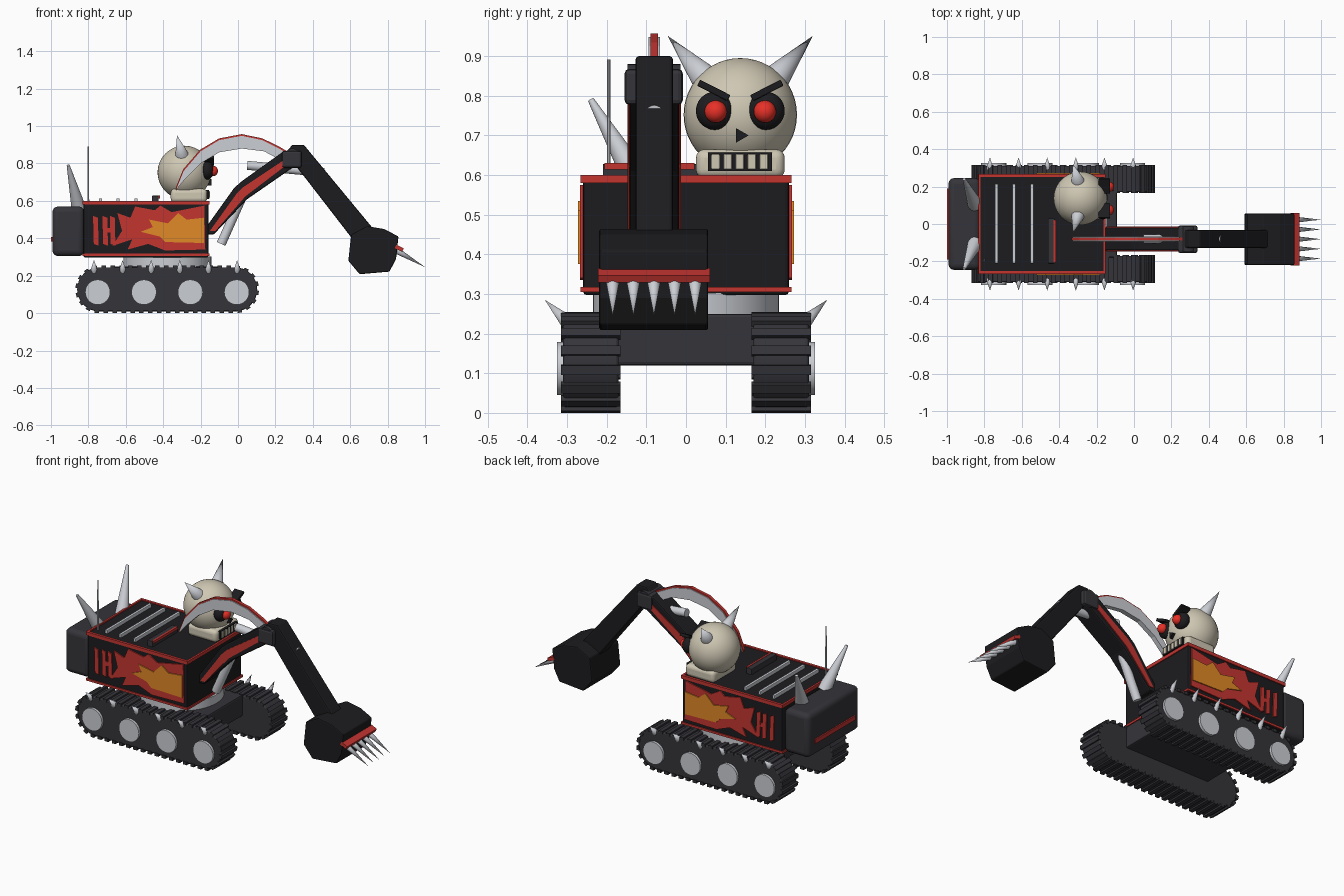
import bpy, bmesh, math
from mathutils import Vector, Matrix

if "Cube" in bpy.data.objects:
    bpy.data.objects.remove(bpy.data.objects["Cube"])


def mat(name, r, g, b):
    m = bpy.data.materials.new(name)
    m.diffuse_color = (r, g, b, 1)
    m.use_nodes = True
    m.node_tree.nodes["Principled BSDF"].inputs["Base Color"].default_value = m.diffuse_color
    return m


BLACK = mat("black", .012, .012, .014)
DARK = mat("dark", .035, .035, .042)
RED = mat("red", .55, .035, .03)
ORANGE = mat("orange", .75, .25, .02)
BONE = mat("bone", .62, .57, .45)
STEEL = mat("steel", .6, .62, .66)
GLOW = mat("glow", .8, .03, .02)


def finish(bm, name, material, bevel=0, segs=2):
    bmesh.ops.recalc_face_normals(bm, faces=bm.faces)
    me = bpy.data.meshes.new(name)
    bm.to_mesh(me)
    bm.free()
    ob = bpy.data.objects.new(name, me)
    bpy.context.collection.objects.link(ob)
    me.materials.append(material)
    if bevel:
        mod = ob.modifiers.new("bevel", 'BEVEL')
        mod.width, mod.segments, mod.limit_method = bevel, segs, 'ANGLE'
    return ob


def smooth(ob, angle=35):
    bpy.ops.object.select_all(action='DESELECT')
    ob.select_set(True)
    bpy.context.view_layer.objects.active = ob
    bpy.ops.object.shade_smooth_by_angle(angle=math.radians(angle))
    return ob


def box(name, x, y, z, material, bevel=0, segs=2, rot=None):
    """Box given as (min, max) on each axis, optionally turned about its centre."""
    c = Vector((sum(x) / 2, sum(y) / 2, sum(z) / 2))
    m = Matrix.Translation(c) @ (rot or Matrix()) @ Matrix.Diagonal((x[1]-x[0], y[1]-y[0], z[1]-z[0], 1))
    bm = bmesh.new()
    bmesh.ops.create_cube(bm, size=1, matrix=m)
    return finish(bm, name, material, bevel, segs)


def prism(name, pts, y0, y1, material, bevel=0):
    """Side profile (x, z) extruded from y0 to y1."""
    bm = bmesh.new()
    f = bm.faces.new([bm.verts.new((x, y0, z)) for x, z in pts])
    r = bmesh.ops.extrude_face_region(bm, geom=[f])
    bmesh.ops.translate(bm, vec=(0, y1 - y0, 0), verts=[v for v in r["geom"] if isinstance(v, bmesh.types.BMVert)])
    return finish(bm, name, material, bevel)


def cone(name, a, b, r0, r1, material, n=24):
    a, b = Vector(a), Vector(b)
    d = b - a
    m = Matrix.Translation((a + b) / 2) @ d.to_track_quat('Z', 'Y').to_matrix().to_4x4()
    bm = bmesh.new()
    bmesh.ops.create_cone(bm, cap_ends=True, segments=n, radius1=r0, radius2=r1, depth=d.length, matrix=m)
    return smooth(finish(bm, name, material))


def ball(name, c, r, material, scale=(1, 1, 1)):
    bm = bmesh.new()
    bmesh.ops.create_uvsphere(bm, u_segments=40, v_segments=24, radius=r,
                              matrix=Matrix.Translation(c) @ Matrix.Diagonal((*scale, 1)))
    return smooth(finish(bm, name, material), 60)


# tracks: stadium belt, cleats, wheels, side spikes
XA, XB, ZC, R = -.742, -.015, .127, .118
belt = [(XB + R * math.sin(t), ZC + R * math.cos(t)) for t in (math.pi * i / 16 for i in range(17))]
belt += [(XA - R * math.sin(t), ZC - R * math.cos(t)) for t in (math.pi * i / 16 for i in range(17))]


def belt_point(d):
    L, A = XB - XA, math.pi * R
    if d < L:
        return XA + d, ZC + R, 0
    if d < L + A:
        t = (d - L) / R
        return XB + R * math.sin(t), ZC + R * math.cos(t), t
    if d < 2 * L + A:
        return XB - (d - L - A), ZC - R, math.pi
    t = (d - 2 * L - A) / R
    return XA - R * math.sin(t), ZC - R * math.cos(t), math.pi + t


for s, side in ((-1, "right"), (1, "left")):
    smooth(prism("track_" + side, belt, s * .17, s * .31, DARK, .006))
    bm = bmesh.new()
    N, total = 46, 2 * (XB - XA) + 2 * math.pi * R
    for i in range(N):
        x, z, t = belt_point(total * (i + .5) / N)
        bmesh.ops.create_cube(bm, size=1, matrix=Matrix.Translation((x, s * .24, z)) @ Matrix.Rotation(t, 4, 'Y')
                              @ Matrix.Diagonal((.024, .15, .018, 1)))
    finish(bm, "track_cleats_" + side, DARK)
    for x in (-.75, -.503, -.255, -.007):
        cone("wheel_" + side, (x, s * .30, .112), (x, s * .325, .112), .067, .067, STEEL, 32)
    for i in range(6):
        x = -.77 + i * .153
        cone("track_spike_" + side, (x, s * .298, .228), (x, s * .356, .285), .019, 0, STEEL, 12)

# undercarriage and turntable
box("undercarriage", (-.66, -.09), (-.18, .18), (.12, .25), DARK, .008)
cone("turntable", (-.378, 0, .245), (-.378, 0, .302), .235, .235, STEEL, 48)

# body with red trim
box("body", (-.826, -.158), (-.26, .26), (.297, .594), BLACK, .01)
for z0, z1 in ((.305, .318), (.58, .6)):
    for s in (-1, 1):
        box("trim_side", (-.832, -.152), sorted((s * .25, s * .266)), (z0, z1), RED)
    for x in (-.832, -.164):
        box("trim_end", (x, x + .012), (-.266, .266), (z0, z1), RED)

# flame panels and slashes on both sides
flame = [(-.645, .535), (-.575, .51), (-.55, .57), (-.445, .55), (-.415, .575), (-.355, .54), (-.18, .575),
         (-.175, .34), (-.39, .335), (-.48, .37), (-.59, .34), (-.565, .395), (-.67, .36), (-.62, .44)]
core = [(-.52, .435), (-.455, .46), (-.475, .5), (-.375, .48), (-.32, .535), (-.275, .5), (-.183, .51),
        (-.183, .375), (-.39, .38), (-.42, .41)]
for s in (-1, 1):
    prism("flame_red", flame, s * .255, s * .267, RED)
    prism("flame_core", core, s * .255, s * .273, ORANGE)
    for x in (-.775, -.725, -.685):
        prism("side_slash", [(x, .52), (x + .026, .51), (x + .03, .36), (x + .004, .37)], s * .255, s * .267, RED)
    prism("side_slash_link", [(-.71, .455), (-.67, .455), (-.67, .43), (-.71, .43)], s * .255, s * .266, RED)

# deck: vent bars, rear hatch, antenna
for x in (-.735, -.642, -.545):
    box("vent_bar", (x - .008, x + .008), (-.21, .215), (.59, .614), STEEL, .003)
box("hatch", (-.46, -.424), (-.21, .03), (.59, .628), DARK, .003)
box("hatch_stripe", (-.43, -.418), (-.205, .022), (.614, .63), RED)
cone("antenna", (-.8, -.195, .59), (-.8, -.195, .892), .005, .004, STEEL, 10)

# counterweight and rear horns
smooth(box("counterweight", (-.992, -.822), (-.245, .245), (.305, .57), DARK, .03, 4))
box("counterweight_stripe", (-1.0, -.98), (-.19, .19), (.382, .408), RED)
for s in (-1, 1):
    cone("rear_horn", (-.85, s * .105, .555), (-.908, s * .24, .79), .04, .008, STEEL)

# skull cab
SY = .137
ball("skull", (-.287, SY, .752), .143, BONE)
smooth(box("jaw", (-.36, -.165), (.025, .249), (.592, .665), BONE, .022, 4))
box("mouth", (-.2, -.156), (.055, .217), (.61, .657), BLACK)
for i in range(5):
    y = .064 + i * .0305
    box("tooth", (-.2, -.151), (y, y + .021), (.614, .653), BONE, .003)
for s in (-1, 1):
    ball("eye_socket", (-.165, SY + s * .064, .762), .048, BLACK, (.75, 1, 1))
    ball("eye", (-.135, SY + s * .062, .76), .028, GLOW)
    box("brow", (-.19, -.128), (SY + s * .067 - .043, SY + s * .067 + .043), (.805, .822), BLACK, .003,
        rot=Matrix.Rotation(s * math.radians(27), 4, 'X'))
    cone("skull_horn", (-.3, SY + s * .09, .845), (-.326, SY + s * .183, .951), .036, 0, STEEL)
bm = bmesh.new()
bmesh.ops.create_cone(bm, cap_ends=True, segments=3, radius1=.021, radius2=.021, depth=.03)
bmesh.ops.transform(bm, verts=bm.verts, matrix=Matrix.Translation((-.156, SY, .7)) @ Matrix.Rotation(-math.pi / 2, 4, 'Y'))
finish(bm, "nose", BLACK)

# boom with side flash, hydraulic rams
BY = -.08
prism("boom", [(-.17, .46), (-.02, .67), (.02, .705), (.25, .87), (.31, .79), (.05, .61), (-.13, .42), (-.17, .42)],
      BY - .062, BY + .062, BLACK, .008)
for s in (-1, 1):
    prism("boom_flash", [(-.15, .44), (-.01, .635), (.03, .675), (.24, .815), (.25, .785), (.04, .625), (-.12, .44)],
          BY + s * .055, BY + s * .067, RED)
cone("boom_ram", (-.09, BY, .37), (.03, BY, .64), .025, .025, STEEL)
cone("stick_ram", (.05, BY, .79), (.46, BY, .752), .024, .024, STEEL)

# scythe arch with red edge
outer = [(-.33, .66), (-.29, .76), (-.2, .865), (-.1, .925), (.02, .948), (.13, .925), (.22, .88), (.28, .845)]
inner = [(.27, .795), (.14, .865), (.02, .88), (-.1, .86), (-.2, .8), (-.28, .72)]
prism("arch_blade", outer + inner, BY - .014, BY + .014, STEEL)
prism("arch_edge", [(x * 1.01, z + .009) for x, z in outer] + [(x, z - .004) for x, z in reversed(outer)],
      BY - .009, BY + .009, RED)

# elbow, stick, bucket
box("elbow", (.235, .34), (-.155, -.008), (.777, .868), DARK, .012)
cone("elbow_pin", (.29, -.148, .84), (.29, -.014, .84), .04, .04, DARK)
prism("stick", [(.262, .865), (.29, .9), (.352, .9), (.72, .455), (.7, .36), (.64, .36), (.3, .8)],
      BY - .047, BY + .047, BLACK, .008)
prism("bucket", [(.605, .42), (.69, .465), (.78, .45), (.858, .41), (.845, .29), (.81, .222), (.65, .208), (.59, .28)],
      -.219, .056, BLACK, .006)
box("bucket_lip", (.84, .884), (-.222, .06), (.337, .357), RED, rot=Matrix.Rotation(math.radians(25), 4, 'Y'))
for i in range(5):
    y = -.185 + i * .052
    cone("bucket_tooth", (.845, y, .336), (1.0, y, .246), .018, 0, STEEL, 12)
